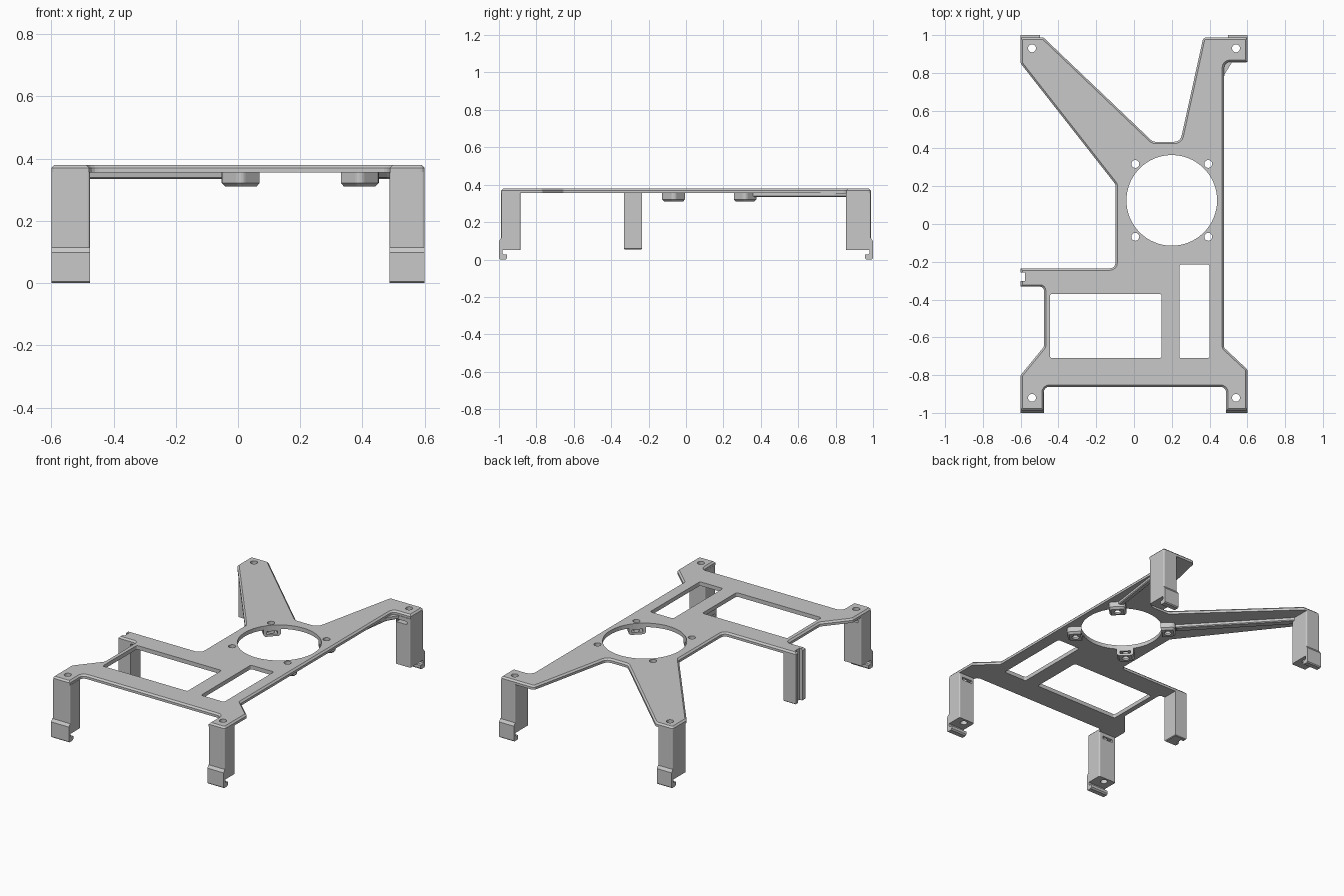
import bpy, bmesh, math
from mathutils import Vector, Matrix

cube = bpy.data.objects.get("Cube")
if cube:
    bpy.data.objects.remove(cube, do_unlink=True)

grey = bpy.data.materials.new("grey plastic")
grey.use_nodes = True
COLOUR = (0.58, 0.58, 0.58, 1)
grey.diffuse_color = COLOUR
grey.node_tree.nodes["Principled BSDF"].inputs["Base Color"].default_value = COLOUR

TOP, UNDER, CHAMFER = 0.38, 0.355, 0.01


def rounded(points, steps=4):
    """Outline from (x, y, radius) corners, each replaced by a small arc."""
    out = []
    for i, (x, y, r) in enumerate(points):
        p = Vector((x, y))
        a = (Vector(points[i - 1][:2]) - p).normalized()
        b = (Vector(points[(i + 1) % len(points)][:2]) - p).normalized()
        if r == 0:
            out.append(p)
            continue
        half = a.angle(b) / 2
        centre = p + (a + b).normalized() * r / math.sin(half)
        start = p + a * r / math.tan(half) - centre
        end = p + b * r / math.tan(half) - centre
        turn = math.atan2(start.x * end.y - start.y * end.x, start.dot(end))
        for k in range(steps + 1):
            angle = math.atan2(start.y, start.x) + turn * k / steps
            out.append(centre + r * Vector((math.cos(angle), math.sin(angle))))
    return out


def inset(outline, d):
    """Move every side of a counter-clockwise outline inward by d."""
    out = []
    for i, p in enumerate(outline):
        a = (p - outline[i - 1]).normalized()
        b = (outline[(i + 1) % len(outline)] - p).normalized()
        na, nb = Vector((-a.y, a.x)), Vector((-b.y, b.x))
        out.append(p + (na + nb) * d / (1 + na.dot(nb)))
    return out


def prism(name, outline, low, high, place=Matrix(), chamfer=0, chamfer_low=0):
    """Stack outlines from low to high, optionally chamfering either rim."""
    outline = [Vector(p) for p in outline]
    area = sum(outline[i - 1].cross(p) for i, p in enumerate(outline))
    if area < 0:
        outline.reverse()
    levels = [(low, 0), (high, 0)]
    if chamfer_low:
        levels[0:1] = [(low, chamfer_low), (low + chamfer_low, 0)]
    if chamfer:
        levels[-1:] = [(high - chamfer, 0), (high, chamfer)]
    bm = bmesh.new()
    rings = [[bm.verts.new((p.x, p.y, z)) for p in inset(outline, d)] for z, d in levels]
    bm.faces.new(rings[0][::-1])
    bm.faces.new(rings[-1])
    for lower, upper in zip(rings, rings[1:]):
        for i in range(len(lower)):
            bm.faces.new((lower[i - 1], lower[i], upper[i], upper[i - 1]))
    bm.transform(place)
    if place.determinant() < 0:
        bmesh.ops.reverse_faces(bm, faces=bm.faces)
    mesh = bpy.data.meshes.new(name)
    bm.to_mesh(mesh)
    bm.free()
    obj = bpy.data.objects.new(name, mesh)
    bpy.context.collection.objects.link(obj)
    mesh.materials.append(grey)
    return obj


def rect(x0, x1, y0, y1, r=0):
    return rounded([(x0, y0, r), (x1, y0, r), (x1, y1, r), (x0, y1, r)])


def circle(x, y, r, n):
    return [(x + r * math.cos(k * math.tau / n), y + r * math.sin(k * math.tau / n))
            for k in range(n)]


def cut(obj, tools):
    bpy.context.view_layer.objects.active = obj
    for c in tools:
        m = obj.modifiers.new("cut", 'BOOLEAN')
        m.operation, m.solver, m.object = 'DIFFERENCE', 'EXACT', c
        bpy.ops.object.modifier_apply(modifier=m.name)


cutters = []


def cutter(outline, low=-0.1, high=0.5, place=Matrix()):
    c = prism("cutter", outline, low, high, place)
    c.hide_render = True
    cutters.append(c)
    return c


FAN = (0.20, 0.125)
fan_hole = cutter(circle(*FAN, 0.24, 64))
fan_screws = [(FAN[0] + sx * 0.193, FAN[1] + sy * 0.193) for sx in (-1, 1) for sy in (-1, 1)]
fan_drills = [cutter(circle(x, y, 0.021, 20)) for x, y in fan_screws]
corners = [(-0.54, -0.92), (0.54, -0.92), (-0.54, 0.93), (0.54, 0.93)]
corner_drills = [cutter(circle(x, y, 0.021, 20)) for x, y in corners]
windows = [cutter(rect(-0.445, 0.145, -0.71, -0.37, 0.01)),
           cutter(rect(0.24, 0.40, -0.71, -0.215, 0.01))]
groove = cutter(rect(-0.62, -0.578, -0.302, -0.258))

# Main plate
plate_outline = rounded([
    (-0.60, -0.988, 0.015), (-0.478, -0.988, 0), (-0.478, -0.862, 0.03),
    (0.488, -0.862, 0.03), (0.488, -0.988, 0), (0.60, -0.988, 0.015),
    (0.60, -0.77, 0.015), (0.477, -0.655, 0.015), (0.477, 0.858, 0.03),
    (0.60, 0.858, 0), (0.60, 0.988, 0.015), (0.367, 0.988, 0.02),
    (0.245, 0.435, 0.04), (0.10, 0.435, 0.04), (-0.48, 0.988, 0.02),
    (-0.60, 0.988, 0.015), (-0.60, 0.85, 0.015), (-0.098, 0.21, 0.02),
    (-0.098, -0.235, 0.03), (-0.60, -0.235, 0), (-0.60, -0.332, 0),
    (-0.477, -0.332, 0.02), (-0.477, -0.65, 0.015), (-0.60, -0.80, 0.015)])
plate = prism("main_plate", plate_outline, UNDER, TOP, chamfer=CHAMFER)
cut(plate, [fan_hole, groove] + windows + fan_drills + corner_drills)

# Corner legs, each with a screw channel, a nut slot and a spring clip
leg_sizes = [(-0.60, -0.476, 0.885), (0.487, 0.60, 0.885),
             (-0.60, -0.497, 0.855), (0.497, 0.60, 0.855)]
for i, ((hx, hy), (x0, x1, inner)) in enumerate(zip(corners, leg_sizes)):
    s = -1 if hy < 0 else 1
    tag = ("front" if s < 0 else "back") + ("_right" if hx < 0 else "_left")
    y0, y1 = sorted((s * inner, s * 0.988))
    leg = prism(tag + "_leg", rect(x0, x1, y0, y1, 0.008), 0.05, UNDER + 0.002)
    n0, n1 = sorted((s * (inner - 0.02), s * 0.95))
    slot = cutter(rect(hx - 0.036, hx + 0.036, n0, n1), 0.315, 0.333)
    cut(leg, [corner_drills[i], slot])
    # Hooked clip: profile in (outward, up), swept across the leg
    hook = [(0.975, 0.115), (0.988, 0.115), (1.0, 0.098), (1.0, 0.006), (0.994, 0),
            (0.965, 0), (0.957, 0.008), (0.957, 0.026), (0.975, 0.026), (0.982, 0.034),
            (0.982, 0.05), (0.975, 0.05)]
    sweep = Matrix(((0, 0, 1, 0), (s, 0, 0, 0), (0, 1, 0, 0), (0, 0, 0, 1)))
    prism(tag + "_clip", hook, x0, x1, sweep)

# Grooved side leg
side_leg = prism("side_leg", rect(-0.60, -0.515, -0.332, -0.235), 0.055, UNDER + 0.002,
                 chamfer_low=0.004)
cut(side_leg, [groove])

# Fan screw bosses, trimmed by the fan opening, with nut slots facing the centre
for i, (x, y) in enumerate(fan_screws):
    place = Matrix.Translation((x, y, 0)) @ Matrix.Rotation(
        math.atan2(FAN[1] - y, FAN[0] - x), 4, 'Z')
    boss = prism(f"fan_boss_{i + 1}", rect(-0.047, 0.06, -0.05, 0.05, 0.022),
                 0.31, UNDER + 0.002, place, chamfer_low=0.012)
    slot = cutter(rect(-0.032, 0.08, -0.032, 0.032), 0.324, 0.342, place)
    cut(boss, [fan_hole, fan_drills[i], slot])


# Stiffening ribs under the two back arms
def rib(name, start, end, width):
    a, b = Vector(start), Vector(end)
    side = (b - a).normalized().orthogonal() * width / 2
    prism(name, [a - side, b - side, b + side, a + side], 0.335, UNDER + 0.002,
          chamfer_low=0.005)


rib("right_arm_rib", (-0.03, 0.35), (-0.53, 0.885), 0.045)
rib("left_arm_rib", (0.405, 0.36), (0.465, 0.80), 0.03)
rib("left_arm_rib_end", (0.46, 0.79), (0.51, 0.87), 0.03)

for c in cutters:
    bpy.data.objects.remove(c, do_unlink=True)
